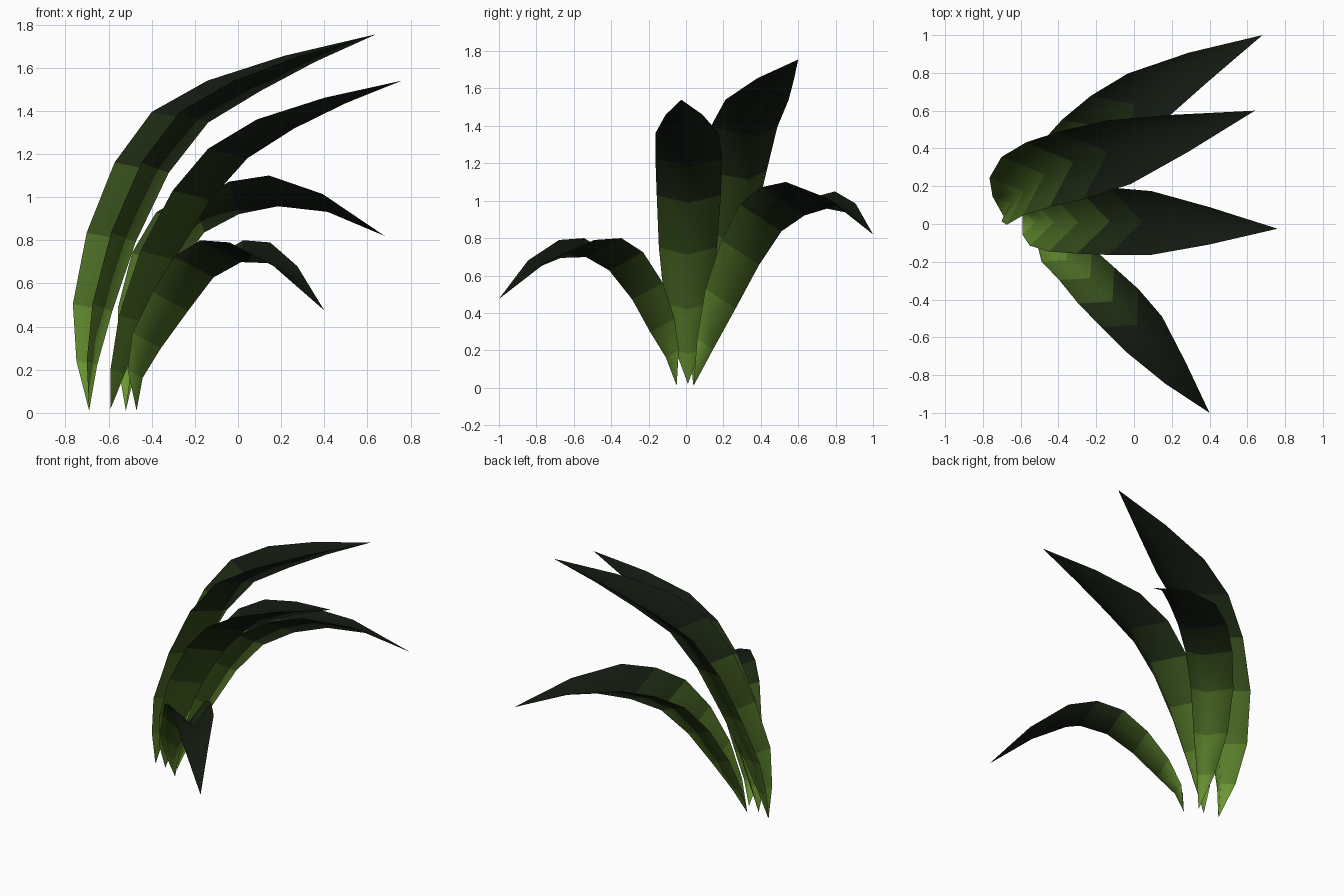
import bpy, math
from mathutils import Vector

if "Cube" in bpy.data.objects:
    bpy.data.objects.remove(bpy.data.objects["Cube"])

# Shared blade profile: full width at each station from root to tip
WIDTH = [0, 0.14, 0.265, 0.33, 0.365, 0.38, 0.36, 0.21, 0]

# Green root fading to a near-black tip, one shade per blade segment
SHADES = []
for i in range(8):
    f = max(0.0, 1 - i / 4.5) ** 1.5
    m = bpy.data.materials.new(f"leaf_green_{i}")
    m.diffuse_color = (0.006 + 0.15 * f, 0.01 + 0.32 * f, 0.005 + 0.03 * f, 1)
    m.use_nodes = True
    m.node_tree.nodes["Principled BSDF"].inputs["Base Color"].default_value = m.diffuse_color
    SHADES.append(m)


def leaf(name, path, azimuth, scale, keel_out, keel_down, roll=0.0):
    """Open V-shaped blade: two rims either side of the path and a keel below."""
    a = math.radians(azimuth)
    forward = Vector((math.cos(a), math.sin(a), 0))
    right = Vector((math.sin(a), -math.cos(a), roll))
    keel = forward * keel_out - Vector((0, 0, keel_down))
    verts, rows = [], []
    for p, w in zip(path, WIDTH):
        c, w = Vector(p), w * scale
        n = len(verts)
        if w == 0:
            verts.append(c)
            rows.append([n, n, n])
        else:
            verts += [c - right * w / 2, c + keel * w, c + right * w / 2]
            rows.append([n, n + 1, n + 2])
    faces, shade = [], []
    for i in range(len(rows) - 1):
        for j in range(2):
            quad = [rows[i][j], rows[i + 1][j], rows[i + 1][j + 1], rows[i][j + 1]]
            faces.append(list(dict.fromkeys(quad)))
            shade.append(i)
    me = bpy.data.meshes.new(name)
    me.from_pydata(verts, [], faces)
    for m in SHADES:
        me.materials.append(m)
    for poly, s in zip(me.polygons, shade):
        poly.material_index = s
        poly.use_smooth = True
    me.update()
    ob = bpy.data.objects.new(name, me)
    bpy.context.collection.objects.link(ob)


# Tallest blade, leaning right and back
leaf("tall_leaf", [(-.69, .04, .01), (-.725, .08, .24), (-.72, .12, .505),
                   (-.645, .20, .835), (-.51, .26, 1.16), (-.335, .31, 1.395),
                   (-.08, .38, 1.54), (.25, .48, 1.655), (.64, .60, 1.755)],
     20, 1.0, 0.55, 0.13)

# Middle blade, leaning straight to the right
leaf("middle_leaf", [(-.59, .01, .02), (-.59, .01, .20), (-.55, .01, .45),
                     (-.45, .01, .75), (-.30, .015, 1.03), (-.135, .015, 1.225),
                     (.09, .005, 1.36), (.40, -.01, 1.46), (.76, -.025, 1.54)],
     -1, 0.94, 0.5, 0.125)

# Drooping blade towards the back
leaf("back_leaf", [(-.52, .04, .01), (-.525, .11, .25), (-.49, .20, .51),
                   (-.41, .31, .765), (-.29, .42, .955), (-.135, .54, 1.045),
                   (.055, .665, 1.075), (.34, .83, 1.0), (.68, 1.0, .82)],
     34, 0.88, 0.5, 0.37, 0.16)

# Low drooping blade towards the front
leaf("front_leaf", [(-.47, -.05, .01), (-.475, -.075, .20), (-.42, -.13, .37),
                    (-.31, -.21, .56), (-.20, -.325, .725), (-.075, -.445, .80),
                    (.055, -.585, .79), (.22, -.79, .68), (.40, -1.0, .475)],
     -45, 0.74, 0.45, 0.36)
